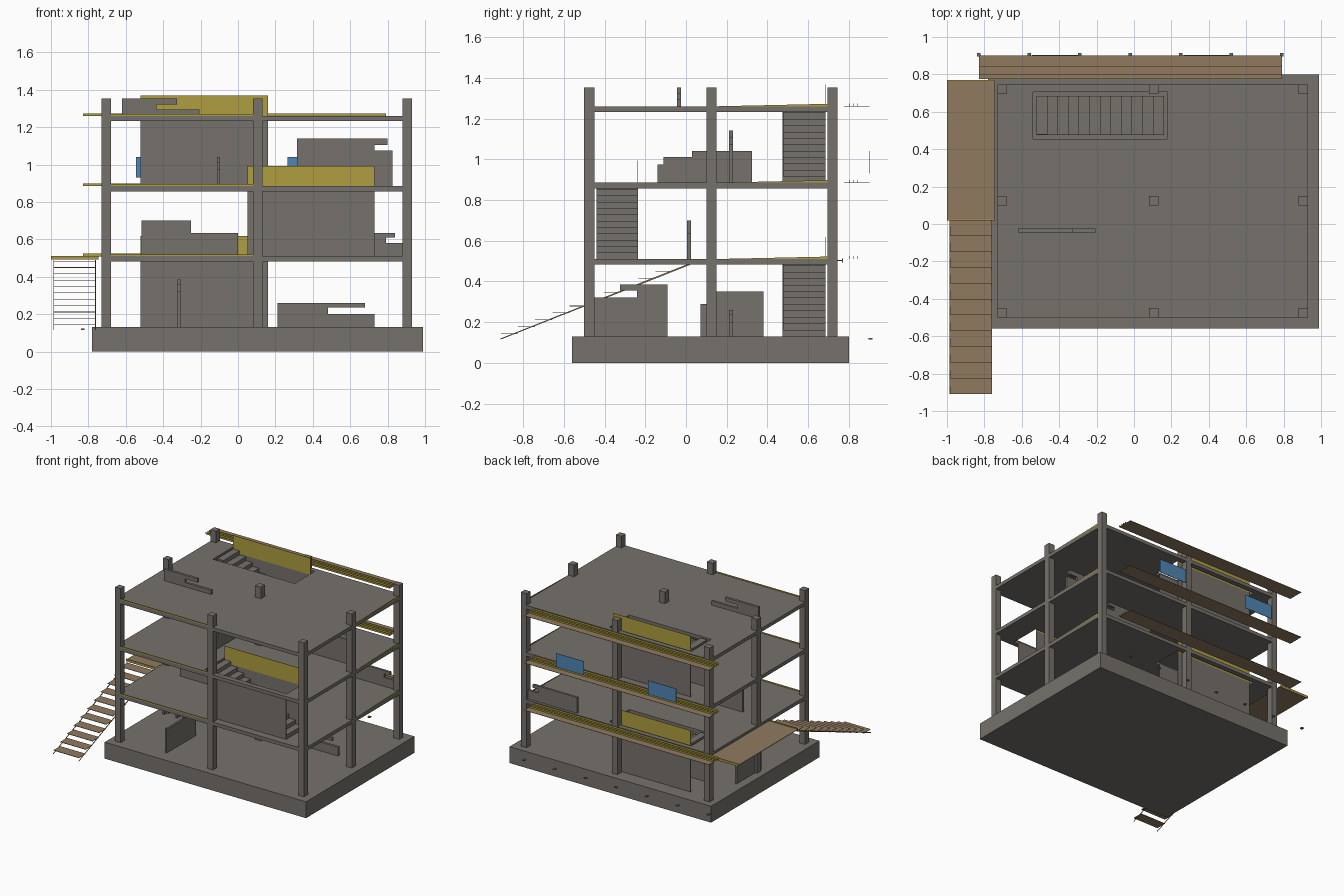
import bpy
import bmesh
from mathutils import Matrix, Vector

cube = bpy.data.objects.get("Cube")
if cube:
    bpy.data.objects.remove(cube, do_unlink=True)


def material(name, r, g, b):
    m = bpy.data.materials.new(name)
    m.use_nodes = True
    m.diffuse_color = (r, g, b, 1)
    m.node_tree.nodes["Principled BSDF"].inputs["Base Color"].default_value = (r, g, b, 1)
    return m


CONCRETE = material("concrete grey", 0.18, 0.165, 0.15)
YELLOW = material("safety yellow", 0.43, 0.34, 0.05)
WOOD = material("scaffold wood", 0.28, 0.195, 0.115)
BLUE = material("sign blue", 0.08, 0.24, 0.46)


def finish(bm, name, mat):
    bmesh.ops.recalc_face_normals(bm, faces=bm.faces)
    mesh = bpy.data.meshes.new(name)
    bm.to_mesh(mesh)
    bm.free()
    mesh.materials.append(mat)
    ob = bpy.data.objects.new(name, mesh)
    bpy.context.collection.objects.link(ob)
    return ob


def add_box(bm, x, y, z):
    """Add a box given its (low, high) range on each axis."""
    lo, hi = Vector((x[0], y[0], z[0])), Vector((x[1], y[1], z[1]))
    size = Matrix.Diagonal((*(hi - lo), 1))
    bmesh.ops.create_cube(bm, size=1, matrix=Matrix.Translation((lo + hi) / 2) @ size)


def box(name, x, y, z, mat=CONCRETE):
    bm = bmesh.new()
    add_box(bm, x, y, z)
    return finish(bm, name, mat)


def panel(name, axis, at, thick, outline, mat=CONCRETE):
    """Extrude an upright outline of (along, z) points across the given axis."""
    bm = bmesh.new()
    place = (lambda a, z: (at - thick / 2, a, z)) if axis == "x" else (lambda a, z: (a, at - thick / 2, z))
    face = bm.faces.new([bm.verts.new(place(a, z)) for a, z in outline])
    moved = bmesh.ops.extrude_face_region(bm, geom=[face])["geom"]
    shift = (thick, 0, 0) if axis == "x" else (0, thick, 0)
    bmesh.ops.translate(bm, vec=shift, verts=[v for v in moved if isinstance(v, bmesh.types.BMVert)])
    return finish(bm, name, mat)


def slab(name, z, hole_x, hole_y):
    """Floor plate with a rectangular stair opening."""
    bm = bmesh.new()

    def loop(x, y):
        return [bm.verts.new((x[i], y[j], z[0])) for i, j in ((0, 0), (1, 0), (1, 1), (0, 1))]
    outer, inner = loop(SLAB_X, SLAB_Y), loop(hole_x, hole_y)
    faces = [bm.faces.new((outer[i], outer[(i + 1) % 4], inner[(i + 1) % 4], inner[i])) for i in range(4)]
    moved = bmesh.ops.extrude_face_region(bm, geom=faces)["geom"]
    bmesh.ops.translate(bm, vec=(0, 0, z[1] - z[0]), verts=[v for v in moved if isinstance(v, bmesh.types.BMVert)])
    return finish(bm, name, CONCRETE)


SLAB_X, SLAB_Y = (-0.73, 0.93), (-0.5, 0.745)
GROUND = 0.13
TOPS = (0.51, 0.885, 1.26)
THIN = 0.003

# Foundation and the grid of columns
box("foundation", (-0.78, 0.99), (-0.56, 0.8), (0, GROUND))
for x in (-0.73, 0.08, 0.88):
    for y in (-0.5, 0.1, 0.695):
        box("column", (x, x + 0.05), (y, y + 0.05), (GROUND, 1.352))

# Floors, each with a stair flight rising towards -x below it
BACK_FLIGHT = ((-0.52, 0.16), (0.475, 0.685))
FRONT_FLIGHT = ((0.05, 0.73), (-0.44, -0.235))
STEPS = 12
floor = GROUND
for top, (fx, fy) in zip(TOPS, (BACK_FLIGHT, FRONT_FLIGHT, BACK_FLIGHT)):
    slab("floor_slab", (top - 0.028, top), (fx[0] - 0.02, fx[1] + 0.02), (fy[0] - 0.02, fy[1] + 0.02))
    bm = bmesh.new()
    run, rise = (fx[1] - fx[0]) / STEPS, (top - floor) / STEPS
    for i in range(STEPS):
        x = fx[1] - i * run
        add_box(bm, (x - run, x), (fy[0] + THIN, fy[1] - THIN), (floor + i * rise, floor + (i + 1) * rise))
    finish(bm, "stair_steps", CONCRETE)
    for y in (fy[0], fy[1] - THIN):
        box("stair_side_wall", fx, (y, y + THIN), (floor, top - 0.025))
    box("stair_guard", fx, (fy[1] - THIN, fy[1]), (top - 0.025, top + 0.108), YELLOW)
    floor = top

# Half-built partition walls, stepped and notched at the top
panel("ground_partition_centre", "y", 0.22, 0.02,
      [(0.21, 0.13), (0.73, 0.13), (0.73, 0.2), (0.48, 0.2), (0.48, 0.235), (0.68, 0.235), (0.68, 0.26), (0.21, 0.26)])
panel("ground_partition_front", "x", -0.315, 0.015,
      [(-0.455, 0.13), (-0.09, 0.13), (-0.09, 0.385), (-0.325, 0.385), (-0.325, 0.355),
       (-0.24, 0.355), (-0.24, 0.32), (-0.455, 0.32)])
panel("ground_partition_side", "x", -0.705, 0.015,
      [(0.07, 0.13), (0.38, 0.13), (0.38, 0.35), (0.14, 0.35), (0.14, 0.29), (0.07, 0.29)])
panel("first_partition_centre", "y", 0.015, 0.018,
      [(-0.515, 0.51), (0, 0.51), (0, 0.635), (-0.25, 0.635), (-0.25, 0.7), (-0.515, 0.7)])
panel("first_partition_back", "y", 0.715, 0.018,
      [(0.45, 0.51), (0.885, 0.51), (0.885, 0.58), (0.79, 0.58), (0.79, 0.61), (0.84, 0.61), (0.84, 0.635), (0.45, 0.635)])
panel("second_partition_right", "y", 0.22, 0.02,
      [(0.315, 0.885), (0.825, 0.885), (0.825, 1.075), (0.73, 1.075), (0.73, 1.105), (0.8, 1.105), (0.8, 1.14), (0.315, 1.14)])
panel("second_partition_centre", "x", -0.105, 0.015,
      [(-0.14, 0.885), (0.325, 0.885), (0.325, 1.04), (0.03, 1.04), (0.03, 1.01), (-0.11, 1.01), (-0.11, 0.975), (-0.14, 0.975)])
panel("roof_partition", "y", -0.035, 0.02,
      [(-0.62, 1.26), (-0.205, 1.26), (-0.205, 1.293), (-0.435, 1.293), (-0.435, 1.322),
       (-0.325, 1.322), (-0.325, 1.352), (-0.62, 1.352)])

# Scaffold walkways along the back, with yellow edge strips
WALK_X = (-0.83, 0.79)
for top in TOPS:
    box("walkway_boards", WALK_X, (0.775, 0.9), (top - 0.001, top + 0.001), WOOD)
    for y in (0.775, 0.8, 0.82, 0.84):
        box("walkway_strip", WALK_X, (y, y + 0.002), (top, top + 0.014), YELLOW)
    box("front_edge_strip", (-0.68, 0.08), (-0.5, -0.498), (top, top + 0.01), YELLOW)
    panel("side_edge_strip", "x", 0.928, THIN, [(0.15, top), (0.695, top), (0.695, top + 0.012)], YELLOW)

# Scaffold post feet behind the foundation
for i in range(7):
    x = -0.83 + 0.27 * i
    box("post_foot", (x - 0.01, x + 0.01), (0.895, 0.915), (0.115, 0.123))

# Signs on the second walkway
for x in (-0.545, 0.265):
    box("blue_sign", (x, x + 0.245), (0.9, 0.903), (0.93, 1.04), BLUE)

# Side landing and its open access stair
box("landing_boards", (-1, -0.745), (0.02, 0.77), (0.5, 0.504), WOOD)
for y in (0.02, 0.765):
    box("landing_edge", (-1, -0.745), (y, y + 0.005), (0.492, 0.512), YELLOW)
TREADS, DEPTH, DROP = 11, 0.0845, 0.034
for i in range(TREADS):
    y, z = 0.02 - i * DEPTH, 0.485 - i * DROP
    box("access_tread", (-0.985, -0.76), (y - DEPTH, y), (z - THIN, z), WOOD)
for x in (-0.985, -0.762):
    panel("access_stringer", "x", x, THIN, [(0.02, 0.49), (0.02, 0.481), (-0.91, 0.115), (-0.91, 0.12)], WOOD)
